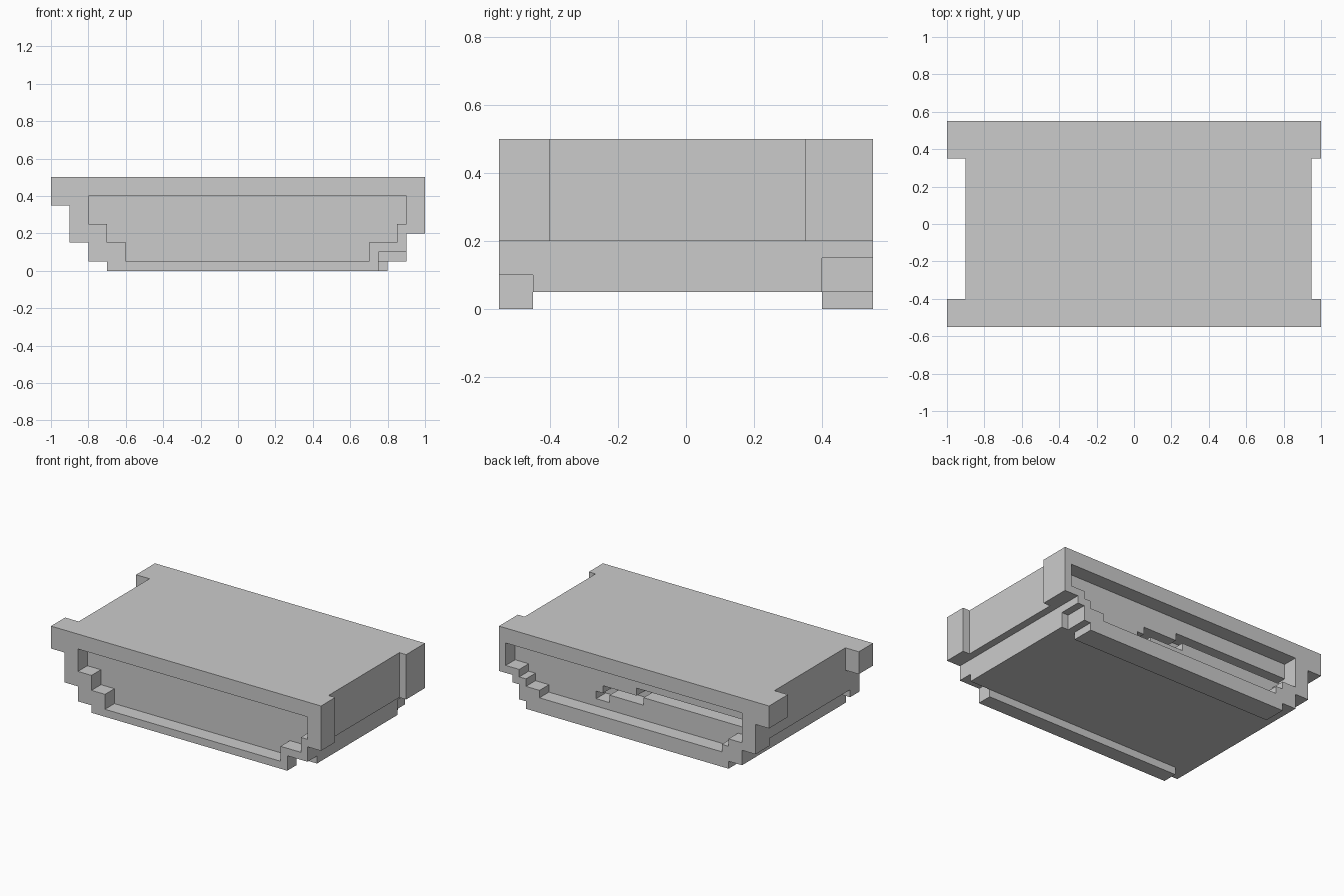
import bpy

if "Cube" in bpy.data.objects:
    bpy.data.objects.remove(bpy.data.objects["Cube"])


def plate(name, y0, y1, *loops):
    """Extrude x/z outlines from y0 to y1; loops after the first are openings."""
    cu = bpy.data.curves.new(name, 'CURVE')
    cu.dimensions = '2D'
    cu.fill_mode = 'BOTH'
    cu.extrude = (y1 - y0) / 2
    for pts in loops:
        sp = cu.splines.new('POLY')
        sp.points.add(len(pts) - 1)
        for p, (x, z) in zip(sp.points, pts):
            p.co = (x, z, 0, 1)
        sp.use_cyclic_u = True
    tmp = bpy.data.objects.new(name + "_curve", cu)
    bpy.context.collection.objects.link(tmp)
    bpy.context.view_layer.update()
    dg = bpy.context.evaluated_depsgraph_get()
    me = bpy.data.meshes.new_from_object(tmp.evaluated_get(dg))
    bpy.data.objects.remove(tmp)
    # local (x, y, z) -> world (x, -z, y)
    for v in me.vertices:
        x, z, d = v.co
        v.co = (x, (y0 + y1) / 2 - d, z)
    for p in me.polygons:
        p.use_smooth = False
    me.materials.clear()
    ob = bpy.data.objects.new(name, me)
    bpy.context.collection.objects.link(ob)
    return ob


def rect(x0, x1, z0, z1):
    return [(x0, z0), (x1, z0), (x1, z1), (x0, z1)]


# Stepped outlines
left_steps = [(-1, .5), (-1, .35), (-.9, .35), (-.9, .15), (-.8, .15),
              (-.8, .05), (-.7, .05), (-.7, 0)]
front_outline = left_steps + [(.75, 0), (.75, .1), (.9, .1), (.9, .2), (1, .2), (1, .5)]
back_outline = left_steps + [(.8, 0), (.8, .05), (.85, .05), (.85, .15),
                             (.9, .15), (.9, .2), (1, .2), (1, .5)]
body_outline = [(-.9, .5), (-.9, .2), (-.8, .2), (-.8, .05), (.9, .05),
                (.9, .2), (.95, .2), (.95, .5)]

# Recesses in the end faces and the stepped slot in the back wall
front_recess = [(-.8, .4), (-.8, .25), (-.7, .25), (-.7, .15), (-.6, .15), (-.6, .05),
                (.7, .05), (.7, .15), (.85, .15), (.85, .25), (.9, .25), (.9, .4)]
back_recess = [(-.8, .4), (-.8, .2), (-.7, .2), (-.7, .15), (-.65, .15), (-.65, .1),
               (.7, .1), (.7, .15), (.8, .15), (.8, .2), (.85, .2), (.85, .25),
               (.95, .25), (.95, .4)]
slot = [(.35, .15), (.35, .2), (.3, .2), (.3, .25), (.05, .25), (.05, .3),
        (-.8, .3), (-.8, .25), (0, .25), (0, .2), (.25, .2), (.25, .15)]

# Main body, its slotted back end, and the two end frames
plate("body", -.45, .35, body_outline)
plate("body_back_end", .35, .4, body_outline, slot)
plate("back_wall", .4, .45, back_outline, slot)
plate("front_frame", -.55, -.45, front_outline, front_recess)
plate("back_frame", .45, .55, back_outline, back_recess)

# Corner lugs that thicken the frames at the top
for end, y0, y1 in (("front", -.45, -.4), ("back", .35, .4)):
    plate(end + "_left_lug", y0, y1, rect(-1, -.9, .35, .5))
    plate(end + "_right_lug", y0, y1, rect(.95, 1, .2, .5))
